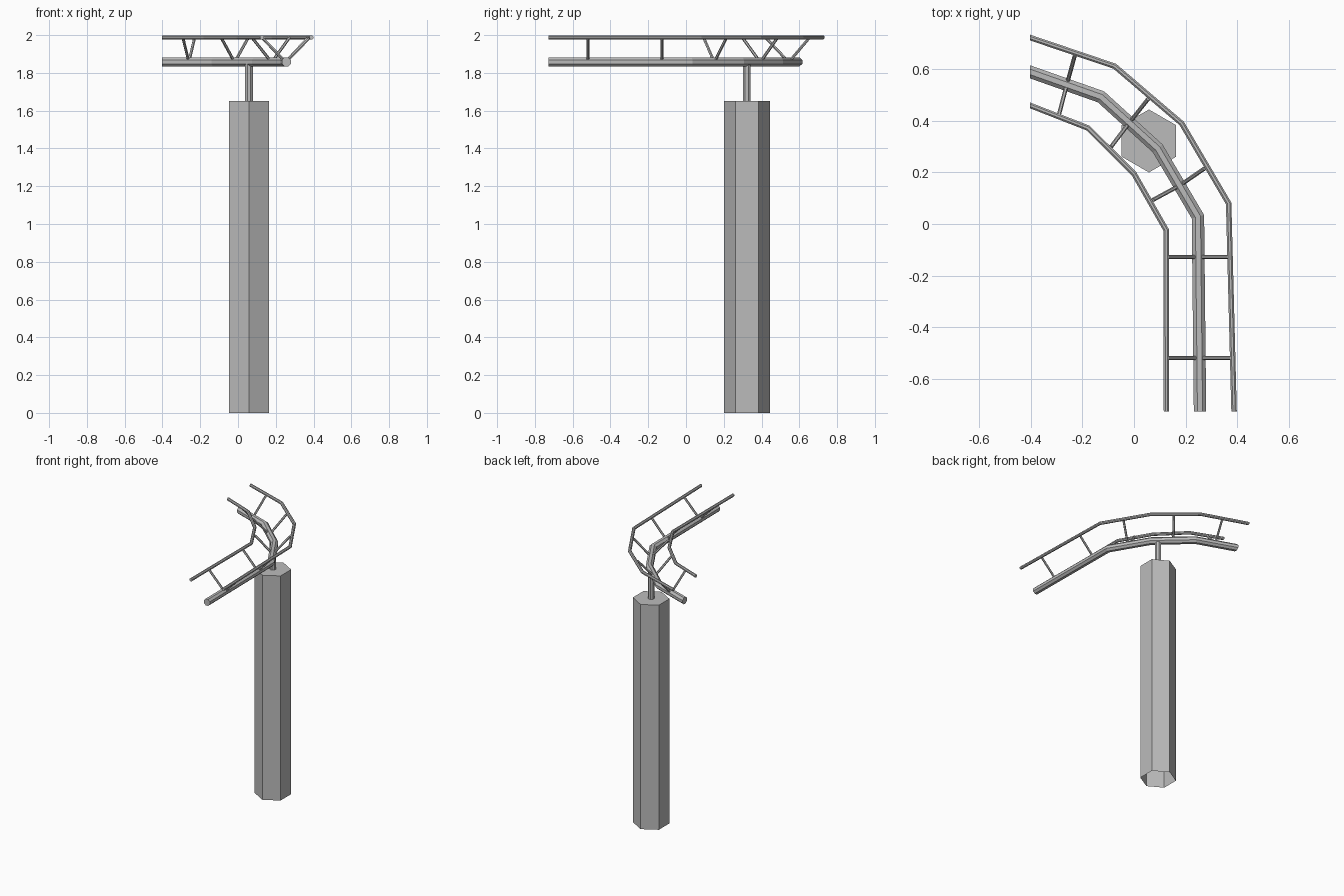
import bpy, bmesh, math
from mathutils import Vector

if "Cube" in bpy.data.objects:
    bpy.data.objects.remove(bpy.data.objects["Cube"], do_unlink=True)

steel = bpy.data.materials.new("steel grey")
steel.use_nodes = True
GREY = (0.5, 0.5, 0.5, 1)
steel.diffuse_color = GREY
steel.node_tree.nodes["Principled BSDF"].inputs["Base Color"].default_value = GREY


def finish(name, bm):
    bmesh.ops.recalc_face_normals(bm, faces=bm.faces)
    mesh = bpy.data.meshes.new(name)
    bm.to_mesh(mesh)
    bm.free()
    mesh.materials.append(steel)
    obj = bpy.data.objects.new(name, mesh)
    bpy.context.collection.objects.link(obj)


def tube(name, path, z, radius, sides=8):
    """Level pipe with mitred bends, trimmed square to the axes at both ends."""
    pts = [Vector(p) for p in path]
    dirs = [(b - a).normalized() for a, b in zip(pts, pts[1:])]
    cuts = [Vector((1, 0))]
    cuts += [(a + b).normalized() for a, b in zip(dirs, dirs[1:])]
    cuts.append(Vector((0, -1)))
    bm = bmesh.new()
    rings = []
    for i, (p, n) in enumerate(zip(pts, cuts)):
        d = dirs[min(i, len(dirs) - 1)]
        side = Vector((-n.y, n.x)) / n.dot(d)
        ring = []
        for k in range(sides):
            a = math.tau * (k + 0.5) / sides
            q = p + side * radius * math.cos(a)
            ring.append(bm.verts.new((q.x, q.y, z + radius * math.sin(a))))
        rings.append(ring)
    for r, s in zip(rings, rings[1:]):
        for k in range(sides):
            m = (k + 1) % sides
            bm.faces.new((r[k], r[m], s[m], s[k]))
    bm.faces.new(rings[0])
    bm.faces.new(rings[-1])
    finish(name, bm)


def rod(name, a, b, radius, sides, turn=0.0, open_bottom=False):
    """Straight prism between two points."""
    a, b = Vector(a), Vector(b)
    quat = (b - a).to_track_quat("Z", "Y")
    bm = bmesh.new()
    ends = []
    for p in (a, b):
        ends.append([bm.verts.new(p + quat @ Vector((
            radius * math.cos(turn + math.tau * k / sides),
            radius * math.sin(turn + math.tau * k / sides), 0))) for k in range(sides)])
    for k in range(sides):
        m = (k + 1) % sides
        bm.faces.new((ends[0][k], ends[0][m], ends[1][m], ends[1][k]))
    bm.faces.new(ends[1])
    if not open_bottom:
        bm.faces.new(ends[0])
    finish(name, bm)


# Support column and the neck that carries the track
CX, CY = 0.058, 0.322
rod("support_column", (CX, CY, 0), (CX, CY, 1.65), 0.122, 6, math.pi / 6, True)
rod("support_neck", (CX, CY, 1.64), (CX, CY, 1.85), 0.022, 8, math.pi / 8)

# Track: heavy spine below, two running rails above
SPINE_Z, RAIL_Z = 1.858, 1.988
tube("track_spine", [(-0.403, 0.59), (-0.128, 0.493), (0.092, 0.293),
                     (0.248, 0.028), (0.256, -0.727)], SPINE_Z, 0.026)
tube("outer_rail", [(-0.403, 0.723), (-0.075, 0.612), (0.185, 0.39),
                    (0.367, 0.08), (0.388, -0.727)], RAIL_Z, 0.0115)
tube("inner_rail", [(-0.403, 0.46), (-0.178, 0.372), (0.0, 0.195),
                    (0.125, -0.024), (0.126, -0.727)], RAIL_Z, 0.0115)

# Pairs of struts joining the spine to each rail: outer, spine, inner
TIES = [((-0.229, 0.655), (-0.26, 0.543), (-0.292, 0.42)),
        ((0.055, 0.485), (-0.018, 0.393), (-0.09, 0.298)),
        ((0.273, 0.215), (0.178, 0.15), (0.073, 0.093)),
        ((0.372, -0.128), (0.25, -0.128), (0.125, -0.128)),
        ((0.382, -0.52), (0.254, -0.52), (0.126, -0.52))]
for i, (outer, mid, inner) in enumerate(TIES, 1):
    for label, end in (("outer", outer), ("inner", inner)):
        out = (Vector(end) - Vector(mid)).normalized() * 0.015
        foot = (mid[0] + out.x, mid[1] + out.y, SPINE_Z + 0.015)
        rod(f"{label}_strut_{i}", foot, (*end, RAIL_Z), 0.008, 6)
